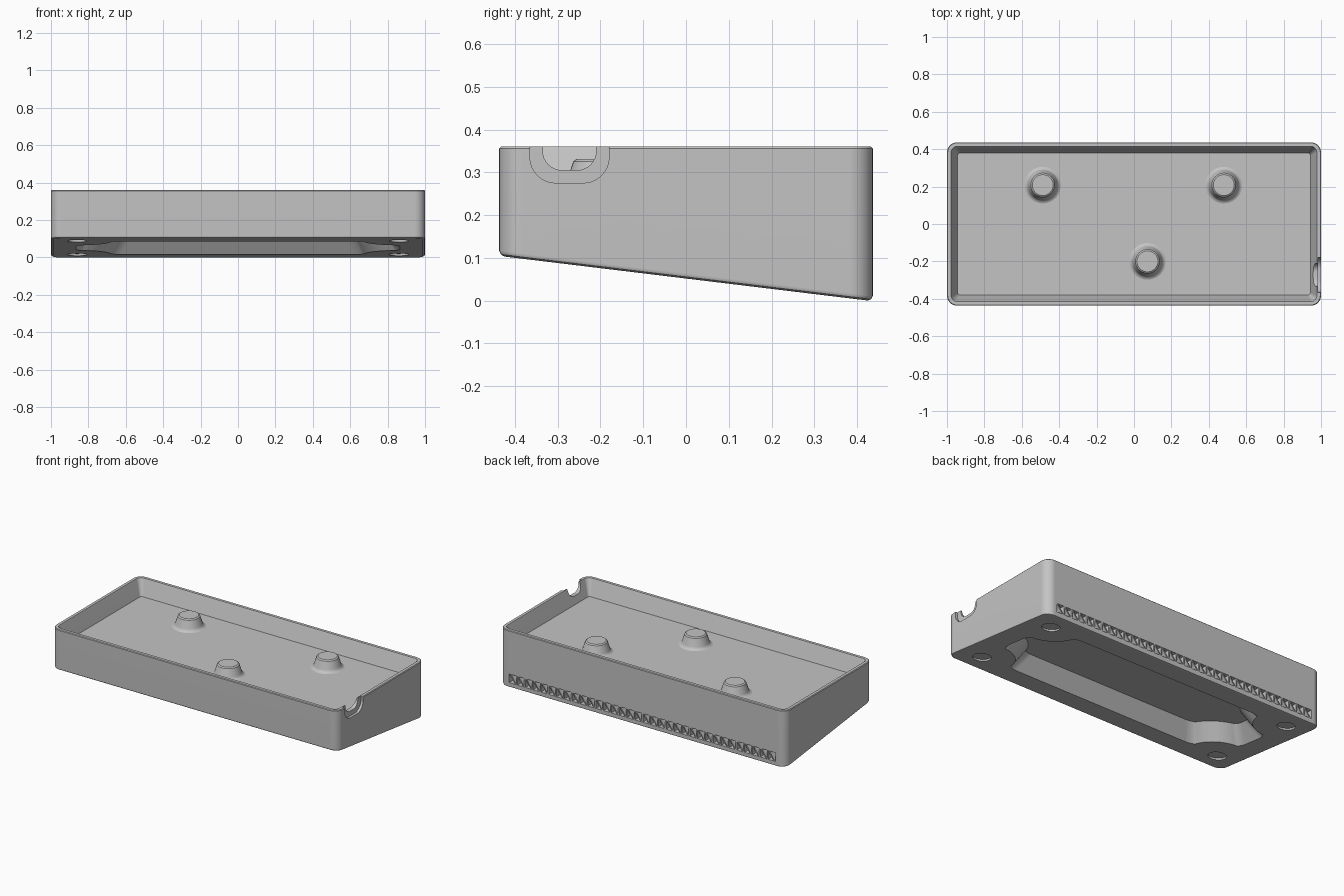
import bpy, bmesh
from math import sin, cos, asin, pi
from mathutils import Vector

if "Cube" in bpy.data.objects:
    bpy.data.objects.remove(bpy.data.objects["Cube"])

HALF_X, HALF_Y, TOP, FLOOR = 1.0, 0.437, 0.36, 0.26
FOOT_X, FOOT_Y = 0.86, 0.3

grey = bpy.data.materials.new("plain_grey")
grey.use_nodes = True
colour = (0.55, 0.55, 0.55, 1)
grey.diffuse_color = colour
grey.node_tree.nodes["Principled BSDF"].inputs["Base Color"].default_value = colour


def underside(y):
    """Height of the sloping base at depth y."""
    return 0.121 * (HALF_Y - 0.012 - y)


def loft(name, rings):
    """Closed solid skinned over rings of equal length."""
    bm = bmesh.new()
    rows = [[bm.verts.new(p) for p in ring] for ring in rings]
    n = len(rows[0])
    for a, b in zip(rows, rows[1:]):
        for i in range(n):
            j = (i + 1) % n
            bm.faces.new((a[i], a[j], b[j], b[i]))
    bm.faces.new(rows[0])
    bm.faces.new(rows[-1])
    bmesh.ops.recalc_face_normals(bm, faces=bm.faces)
    mesh = bpy.data.meshes.new(name)
    bm.to_mesh(mesh)
    bm.free()
    mesh.materials.append(grey)
    obj = bpy.data.objects.new(name, mesh)
    bpy.context.collection.objects.link(obj)
    return obj


def activate(obj):
    bpy.ops.object.select_all(action='DESELECT')
    obj.select_set(True)
    bpy.context.view_layer.objects.active = obj


def smooth(obj):
    """Smooth the curved parts while large flat faces stay flat."""
    activate(obj)
    bpy.ops.object.shade_smooth_by_angle(angle=0.55)
    weighted = obj.modifiers.new("weighted_normals", 'WEIGHTED_NORMAL')
    weighted.keep_sharp = True


def cut(obj, cutter):
    mod = obj.modifiers.new("cut", 'BOOLEAN')
    mod.operation, mod.solver, mod.object = 'DIFFERENCE', 'EXACT', cutter
    activate(obj)
    bpy.ops.object.modifier_apply(modifier=mod.name)
    bpy.data.objects.remove(cutter)


def rounded_ring(inset, height, steps=8):
    """Rounded rectangle; height is a number or a function of y."""
    r = max(0.055 - inset, 0.015)
    pts = []
    for k, (sx, sy) in enumerate(((1, 1), (-1, 1), (-1, -1), (1, -1))):
        for s in range(steps + 1):
            a = (k + s / steps) * pi / 2
            x = sx * (HALF_X - inset - r) + r * cos(a)
            y = sy * (HALF_Y - inset - r) + r * sin(a)
            pts.append((x, y, height(y) if callable(height) else height))
    return pts


def disc(x, y, r, height, n=32):
    pts = []
    for i in range(n):
        py = y + r * sin(2 * pi * i / n)
        pts.append((x + r * cos(2 * pi * i / n), py,
                    height(py) if callable(height) else height))
    return pts


def box(name, x0, x1, y0, y1, z0, z1, lean=0):
    return loft(name, [[(x0 + d, y0, z), (x1 + d, y0, z), (x1 + d, y1, z), (x0 + d, y1, z)]
                       for z, d in ((z0, 0), (z1, lean))])


# Wedge tray: outer skin, flat rim, drafted inner walls, flat floor
case = loft("case", [
    rounded_ring(0.012, underside),
    rounded_ring(0.004, lambda y: underside(y) + 0.004),
    rounded_ring(0, lambda y: underside(y) + 0.012),
    rounded_ring(0, TOP - 0.004),
    rounded_ring(0.004, TOP),
    rounded_ring(0.022, TOP),
    rounded_ring(0.025, TOP - 0.006),
    rounded_ring(0.057, FLOOR),
])


def soften(points, reach):
    """Round a closed outline by clipping every corner."""
    out = []
    for i, p in enumerate(points):
        for q in (points[i - 1], points[(i + 1) % len(points)]):
            out.append(p + (q - p) * min(0.25, reach / (q - p).length))
    return out


# Hollow under the base, its corners scooped around the feet
def hollow_ring(offset, h, steps=5):
    r = 0.19 + offset
    start = pi + asin((0.01 + offset) / r)
    end = 1.5 * pi + asin((0.005 - offset) / r)
    angles = [start + (end - start) * s / steps for s in range(steps + 1)]
    quarter = [Vector((FOOT_X + r * cos(a), FOOT_Y + r * sin(a))) for a in angles]
    right = quarter + [Vector((p.x, -p.y)) for p in reversed(quarter)]
    outline = right + [-p for p in right]
    for reach in (0.035, 0.015):
        outline = soften(outline, reach)
    return [(p.x, p.y, underside(p.y) + h) for p in outline]


cut(case, loft("hollow", [hollow_ring(-0.007, -0.01), hollow_ring(0.07, 0.1)]))

# Shallow round foot pockets
for sx in (-1, 1):
    for sy in (-1, 1):
        cut(case, loft("foot_pocket", [
            disc(sx * FOOT_X, sy * FOOT_Y, 0.052, lambda y, h=h: underside(y) + h)
            for h in (-0.02, 0.011)]))


# Cable notch in the side wall: shallow surround and through slot
def notch(x0, x1, y0, y1, z0, r):
    yz = [(y1, TOP + 0.05), (y0, TOP + 0.05)]
    for centre, start in ((y0 + r, pi), (y1 - r, 1.5 * pi)):
        for s in range(9):
            a = start + s * pi / 16
            yz.append((centre + r * cos(a), z0 + r + r * sin(a)))
    return loft("notch", [[(x, y, z) for y, z in yz] for x in (x0, x1)])


cut(case, notch(0.984, 1.05, -0.365, -0.18, 0.275, 0.06))
cut(case, notch(0.9, 1.05, -0.335, -0.21, 0.305, 0.045))

# Vent channel along the back
VENT, Z0, Z1 = 0.93, 0.03, 0.085
cut(case, box("vent_channel", -VENT, VENT, 0.395, 0.5, Z0, Z1))
smooth(case)

# Vent lattice: upright and leaning ribs in turn
cells = 34
pitch = 2 * VENT / cells
for i in range(cells):
    x = -VENT + i * pitch
    if i:
        box("vent_rib", x - 0.004, x + 0.004, 0.393, 0.436, Z0 - 0.002, Z1 + 0.002)
    box("vent_brace", x + 0.002, x + 0.011, 0.393, 0.435, Z0 - 0.002, Z1 + 0.002,
        lean=pitch - 0.013)

# Tapered mounting posts with flared feet and chamfered tops
profile = [(0.1, -0.004), (0.098, 0), (0.09, 0.003), (0.083, 0.009), (0.079, 0.018),
           (0.064, 0.065), (0.056, 0.071)]
for x, y in ((-0.488, 0.208), (0.48, 0.208), (0.072, -0.2)):
    smooth(loft("mounting_post", [disc(x, y, r, FLOOR + z) for r, z in profile]))
